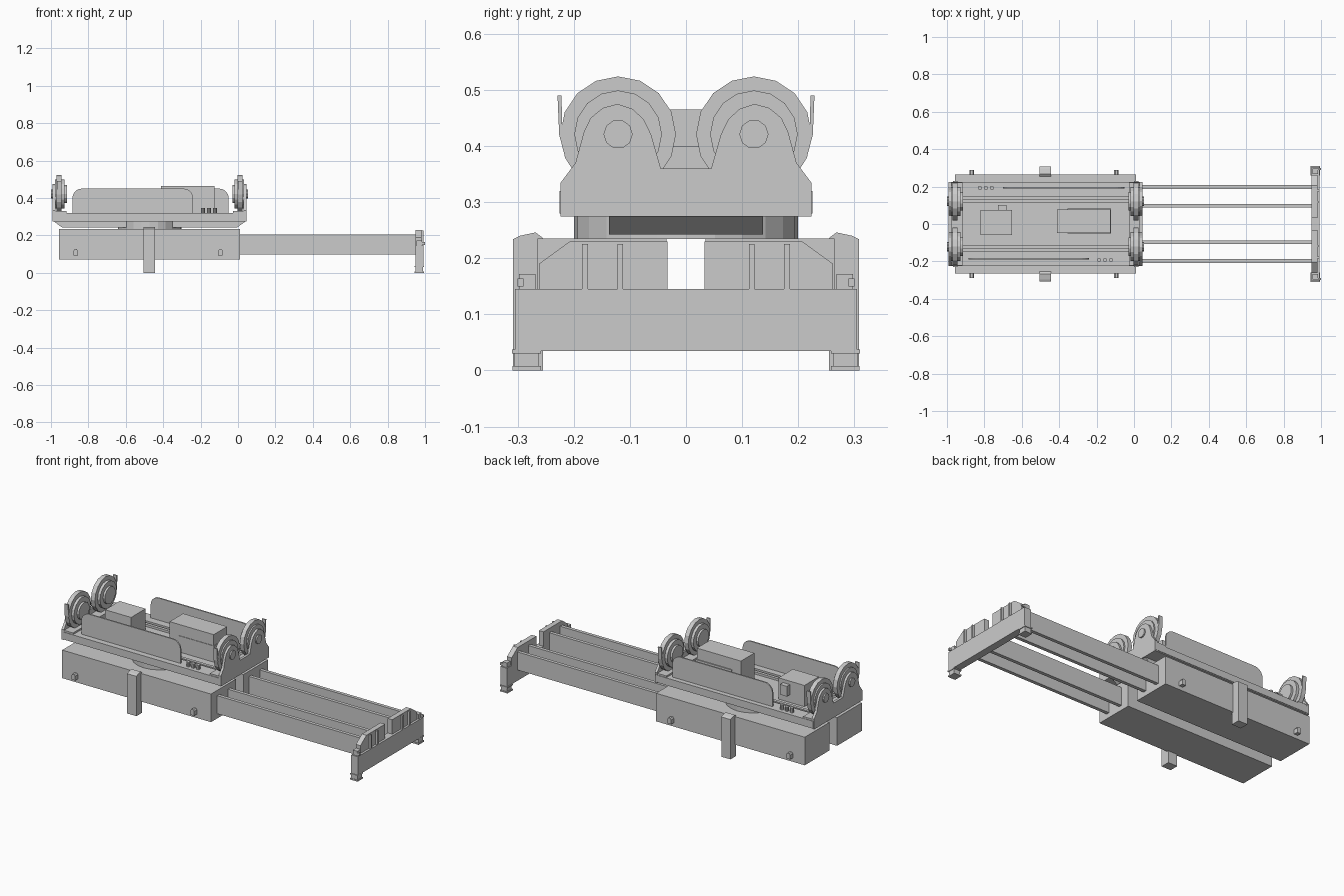
import bpy, bmesh, math
from mathutils import Matrix, Vector

if "Cube" in bpy.data.objects:
    bpy.data.objects.remove(bpy.data.objects["Cube"])

steel = bpy.data.materials.new("light grey steel")
steel.diffuse_color = (0.6, 0.6, 0.6, 1)
steel.use_nodes = True
steel.node_tree.nodes["Principled BSDF"].inputs["Base Color"].default_value = steel.diffuse_color
MID = -0.4725          # middle of the carriage along x


def finish(name, bm):
    bmesh.ops.recalc_face_normals(bm, faces=bm.faces)
    me = bpy.data.meshes.new(name)
    bm.to_mesh(me)
    bm.free()
    me.materials.append(steel)
    ob = bpy.data.objects.new(name, me)
    bpy.context.collection.objects.link(ob)
    return ob


def box(name, x0, x1, y0, y1, z0, z1):
    bm = bmesh.new()
    bmesh.ops.create_cube(bm, size=1)
    for v in bm.verts:
        v.co = Vector(((x0 + x1) / 2 + v.co.x * (x1 - x0),
                       (y0 + y1) / 2 + v.co.y * (y1 - y0),
                       (z0 + z1) / 2 + v.co.z * (z1 - z0)))
    return finish(name, bm)


def prism(name, pts, a, b, axis):
    """Extrude a profile: axis 'x' takes (y, z) points, axis 'y' takes (x, z)."""
    bm = bmesh.new()
    put = (lambda p, t: (t, p[0], p[1])) if axis == 'x' else (lambda p, t: (p[0], t, p[1]))
    lo = [bm.verts.new(put(p, a)) for p in pts]
    hi = [bm.verts.new(put(p, b)) for p in pts]
    n = len(pts)
    bm.faces.new(lo)
    bm.faces.new(hi)
    for i in range(n):
        bm.faces.new((lo[i], lo[(i + 1) % n], hi[(i + 1) % n], hi[i]))
    return finish(name, bm)


def cyl(name, c, r, depth, axis='z', n=14, r2=None):
    bm = bmesh.new()
    bmesh.ops.create_cone(bm, cap_ends=True, segments=n, radius1=r,
                          radius2=r if r2 is None else r2, depth=depth)
    rot = {'z': Matrix(), 'x': Matrix.Rotation(math.pi / 2, 4, 'Y'),
           'y': Matrix.Rotation(math.pi / 2, 4, 'X')}[axis]
    bm.transform(Matrix.Translation(c) @ rot)
    return finish(name, bm)


def sbox(name, s, x0, x1, y0, y1, z0, z1):
    """Box on the +y (s=1) or -y (s=-1) side."""
    ya, yb = sorted((s * y0, s * y1))
    return box(name, x0, x1, ya, yb, z0, z1)


# Lower chassis: two long boxes, legs, pins, telescopic beams
for s in (1, -1):
    sbox("chassis_box", s, -0.958, 0.01, 0.035, 0.265, 0.07, 0.235)
    prism("middle_leg", [(s * 0.255, 0), (s * 0.308, 0), (s * 0.308, 0.234),
                         (s * 0.296, 0.24), (s * 0.268, 0.246), (s * 0.255, 0.236)],
          -0.505, -0.445, 'x')
    for x in (-0.868, -0.094):
        prism("side_pin", [(x - .012, .092), (x + .012, .092), (x + .012, .118),
                           (x + .006, .126), (x - .006, .126), (x - .012, .118)],
              s * 0.26, s * 0.29, 'y')
    for y in (0.088, 0.188):
        sbox("slide_beam", s, 0.0, 0.955, y, y + 0.02, 0.098, 0.204)

    # End stand upper plate, ribs, brackets and feet
    prism("end_upper_plate", [(s * .262, .14), (s * .262, .19), (s * .207, .23),
                              (s * .033, .23), (s * .033, .14)], 0.95, 0.98, 'x')
    for y in (0.112, 0.175):
        sbox("end_rib", s, 0.975, 0.993, y, y + 0.01, 0.14, 0.225)
    sbox("end_bracket", s, 0.955, 0.985, 0.268, 0.298, 0.14, 0.172)
    sbox("bracket_bolt", s, 0.98, 0.999, 0.29, 0.3, 0.15, 0.164)
    sbox("foot_cap", s, 0.945, 0.994, 0.258, 0.31, 0.03, 0.037)
    sbox("foot_post", s, 0.95, 0.99, 0.263, 0.306, 0.005, 0.032)
    sbox("foot_pad", s, 0.945, 0.994, 0.258, 0.309, 0, 0.008)
box("end_lower_beam", 0.95, 0.993, -0.305, 0.305, 0.035, 0.145)

# Turntable and tapered tray between chassis and deck
ring = cyl("turntable", (0, 0, 0), 0.2, 0.042, n=24)
ring.data.transform(Matrix.Diagonal((0.85, 1, 1, 1)))
ring.data.transform(Matrix.Translation((MID, 0, 0.255)))
prism("deck_tray", [(-0.985, 0.275), (-0.94, 0.242), (-0.005, 0.242), (0.04, 0.275)],
      -0.137, 0.137, 'y')

# Deck with raised side rails
box("deck_floor", -0.985, 0.04, -0.222, 0.222, 0.275, 0.305)
for s in (1, -1):
    sbox("deck_side_rail", s, -0.985, 0.04, 0.145, 0.225, 0.28, 0.32)
    sbox("deck_inner_rail", s, -0.93, -0.015, 0.112, 0.13, 0.30, 0.318)

# Arch plate profile: two lobes that carry the rollers
half = [(0.045, .36), (0.062, .42), (0.075, .447), (0.095, .466), (0.122, .475),
        (0.148, .468), (0.17, .45), (0.182, .425), (0.197, .37), (0.224, .334), (0.224, .274)]
arch = half + [(-y, z) for y, z in reversed(half)]

for e in (1, -1):
    def X(d):
        return MID + e * d
    prism("roller_arch_plate", arch, X(0.503), X(0.518), 'x')
    box("roller_cross_bar", min(X(.445), X(.51)), max(X(.445), X(.51)),
        -0.222, 0.222, 0.30, 0.33)
    for s in (1, -1):
        # Roller: rim, stepped face and hub
        c = lambda d: (X(d), s * 0.121, 0.421)
        cyl("roller_rim", c(0.484), 0.103, 0.026, 'x', 16)
        cyl("roller_tread", c(0.48), 0.078, 0.05, 'x', 16)
        cyl("roller_hub", c(0.468), 0.05, 0.05, 'x', 14)
        cyl("roller_axle", c(0.485), 0.026, 0.082, 'x', 10)
        # Curved guard outside each roller
        outer = [(.198, .352), (.215, .378), (.226, .42), (.229, .49)]
        inner = [(.222, .49), (.220, .42), (.209, .382), (.192, .358)]
        prism("roller_guard", [(s * y, z) for y, z in outer + inner],
              X(0.472), X(0.496), 'x')


# Side panels with rounded top corners
def panel(x0, x1, y):
    r, top = 0.05, 0.45
    pts = [(x0, 0.3), (x1, 0.3)]
    for cx, a0 in ((x1 - r, 0), (x0 + r, 90)):
        for k in range(6):
            a = math.radians(a0 + 18 * k)
            pts.append((cx + r * math.cos(a), top - r + r * math.sin(a)))
    prism("side_panel", pts, y - 0.004, y + 0.004, 'y')


panel(-0.885, -0.24, -0.187)
panel(-0.70, -0.05, 0.193)

# Small studs beside the panels
for i in range(3):
    cyl("deck_stud", (-0.187 + i * 0.032, -0.193, 0.331), 0.011, 0.03, n=10)
    cyl("deck_stud", (-0.824 + i * 0.032, 0.193, 0.331), 0.011, 0.03, n=10)

# Motor and control boxes
box("motor_box", -0.412, -0.125, -0.047, 0.078, 0.30, 0.465)
box("motor_step", -0.355, -0.122, -0.05, 0.084, 0.30, 0.40)
box("control_box", -0.822, -0.653, -0.06, 0.074, 0.30, 0.43)
box("control_switch", -0.727, -0.683, 0.07, 0.102, 0.35, 0.41)
